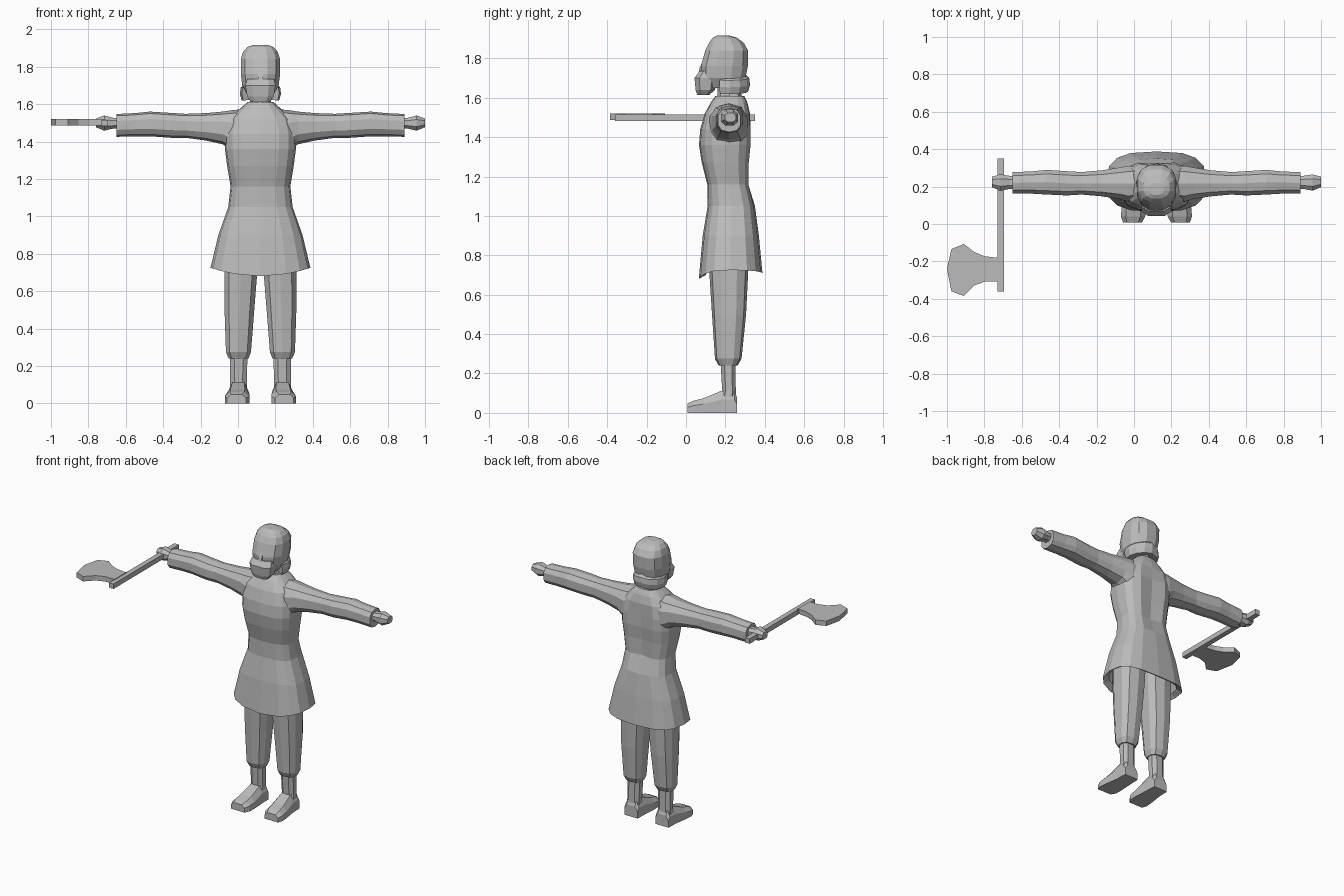
import bpy, bmesh, math
from mathutils import Vector

CX = 0.12  # body centre line

grey = bpy.data.materials.new("plain grey")
grey.diffuse_color = (0.5, 0.5, 0.5, 1)


def finish(name, bm):
    bmesh.ops.recalc_face_normals(bm, faces=bm.faces)
    mesh = bpy.data.meshes.new(name)
    bm.to_mesh(mesh)
    bm.free()
    mesh.materials.append(grey)
    ob = bpy.data.objects.new(name, mesh)
    bpy.context.collection.objects.link(ob)
    return ob


def ring(axis, pos, a0, a1, b0, b1, n, p, turn=0.0):
    """Rounded-rectangle ring across the given axis; a and b are the other two."""
    pts = []
    for i in range(n):
        t = 2 * math.pi * (i + turn) / n
        c, s = math.cos(t), math.sin(t)
        a = (a0 + a1) / 2 + (a1 - a0) / 2 * math.copysign(abs(c) ** (2 / p), c)
        b = (b0 + b1) / 2 + (b1 - b0) / 2 * math.copysign(abs(s) ** (2 / p), s)
        pts.append(Vector({'x': (pos, a, b), 'y': (a, pos, b), 'z': (a, b, pos)}[axis]))
    return pts


def loft(name, rings):
    bm = bmesh.new()
    vs = [[bm.verts.new(v) for v in r] for r in rings]
    n = len(vs[0])
    for lo, hi in zip(vs, vs[1:]):
        for i in range(n):
            j = (i + 1) % n
            bm.faces.new((lo[i], lo[j], hi[j], hi[i]))
    bm.faces.new(vs[0])
    bm.faces.new(vs[-1])
    return finish(name, bm)


def prism(name, outline, z0, z1):
    bm = bmesh.new()
    face = bm.faces.new([bm.verts.new((x, y, z0)) for x, y in outline])
    out = bmesh.ops.extrude_face_region(bm, geom=[face])
    for v in out['geom']:
        if isinstance(v, bmesh.types.BMVert):
            v.co.z = z1
    return finish(name, bm)


# Tunic: height, half width, front y, back y (starts inside the hollow skirt)
tunic = [(0.90, 0.19, 0.13, 0.32), (0.745, 0.235, 0.10, 0.355), (0.725, 0.267, 0.065, 0.388),
         (0.90, 0.225, 0.085, 0.37), (1.05, 0.172, 0.11, 0.35), (1.16, 0.16, 0.108, 0.322),
         (1.27, 0.178, 0.08, 0.325), (1.36, 0.19, 0.066, 0.335), (1.44, 0.19, 0.072, 0.335),
         (1.52, 0.17, 0.095, 0.325), (1.575, 0.11, 0.125, 0.312), (1.61, 0.07, 0.15, 0.295)]
rings = []
for k, (z, w, y0, y1) in enumerate(tunic):
    r = ring('z', z, CX - w, CX + w, y0, y1, 16, 2.9)
    for v in r:
        if k in (1, 2):  # hem dips at front and back
            side = min(1, abs(v.x - CX) / w)
            v.z -= (0.045 if v.y < 0.22 else 0.015) * (1 - side ** 2)
        if 5 <= k <= 8 and abs(v.x - CX) < 0.01 and v.y > 0.22:  # spine groove
            v.y -= 0.018
    rings.append(r)
loft("tunic", rings)

# Neck
loft("neck", [ring('z', z, CX - w, CX + w, y0, y1, 8, 2.2)
              for z, w, y0, y1 in ((1.56, .075, .15, .30), (1.62, .055, .16, .28), (1.70, .055, .16, .28))])

# Sleeves and hands: distance from centre, y range, z range
sleeve = [(0.06, .13, .31, 1.36, 1.575), (0.15, .115, .315, 1.345, 1.568), (0.20, .13, .305, 1.385, 1.56),
          (0.29, .145, .29, 1.405, 1.552), (0.40, .155, .28, 1.42, 1.548), (0.48, .15, .285, 1.42, 1.553),
          (0.59, .155, .292, 1.428, 1.56), (0.67, .16, .283, 1.428, 1.552), (0.77, .16, .28, 1.425, 1.547)]
hand = [(0.74, .185, .255, 1.465, 1.53), (0.785, .185, .26, 1.468, 1.528), (0.835, .175, .268, 1.455, 1.542),
        (0.88, .195, .255, 1.475, 1.525)]
for s, side in ((-1, "right"), (1, "left")):
    loft(side + "_sleeve", [ring('x', CX + s * d, a, b, c, e, 10, 2.5, 0.5) for d, a, b, c, e in sleeve])
    loft(side + "_hand", [ring('x', CX + s * d, a, b, c, e, 8, 2.3, 0.5) for d, a, b, c, e in hand])

# Trousers with gathered cuffs, and shoes
leg = [(0.86, .012, .20, .12, .32), (0.72, .012, .197, .118, .316), (0.50, .030, .195, .132, .305),
       (0.275, .048, .187, .147, .282), (0.24, .062, .172, .165, .262)]
shin = [(0.27, .066, .166, .172, .254), (0.11, .070, .165, .182, .255), (0.05, .068, .17, .16, .257)]
shoe = [(0.26, .068, .168, 0, .075), (0.245, .066, .170, 0, .112), (0.18, .064, .172, 0, .112),
        (0.09, .058, .186, 0, .075), (0.04, .060, .190, 0, .062), (0.008, .078, .178, 0, .048)]
for s, side in ((-1, "right"), (1, "left")):
    for part, rows, n, p in (("_trouser_leg", leg, 10, 2.7), ("_shin", shin, 8, 2.5)):
        loft(side + part, [ring('z', z, CX + s * a, CX + s * b, y0, y1, n, p, 0.5)
                           for z, a, b, y0, y1 in rows])
    # flat sole with sloping top
    rows = []
    for y, a, b, z0, z1 in shoe:
        m = (b - a) * 0.2
        rows.append([Vector((CX + s * x, y, z)) for x, z in (
            (a, z0), (b, z0), (b, z1 * .6), (b - m, z1), (a + m, z1), (a, z1 * .6))])
    loft(side + "_shoe", rows)

# Head with cap of hair
head = [(1.65, .07, .10, .27), (1.70, .10, .075, .305), (1.76, .108, .072, .317), (1.84, .108, .095, .318),
        (1.88, .095, .115, .295), (1.905, .072, .135, .26), (1.916, .04, .155, .22)]
loft("head", [ring('z', z, CX - w, CX + w, y0, y1, 12, 2.5, 0.5) for z, w, y0, y1 in head])

# Beard block at the front of the jaw
beard = [(1.615, .055, .055, .12), (1.64, .075, .046, .15), (1.70, .085, .040, .16), (1.735, .075, .066, .16)]
loft("beard", [ring('z', z, CX - w, CX + w, y0, y1, 8, 3, 0.5) for z, w, y0, y1 in beard])

# Curled hair ends wrapping round the sides and back
curl = []
for i in range(9):
    t = math.radians(-25 + 230 * i / 8)
    out = Vector((math.cos(t), math.sin(t), 0))
    mid = Vector((CX + .088 * out.x, .215 + .088 * out.y, 0))
    drop = 0.012 * abs(out.x)
    curl.append([mid + out * o + Vector((0, 0, z - drop)) for o, z in (
        (-.03, 1.635), (.012, 1.63), (.022, 1.665), (.018, 1.70), (-.01, 1.73), (-.03, 1.71))])
loft("hair_curl", curl)

# Nose and brow ridge
loft("nose", [ring('z', z, CX - w, CX + w, y0, .12, 4, 2, 0.5)
              for z, w, y0 in ((1.72, .022, .052), (1.75, .018, .06), (1.80, .012, .085))])

# Axe: straight handle through the fist, flared blade
prism("axe_handle", [(-.73, -.36), (-.695, -.36), (-.695, .35), (-.73, .35)], 1.482, 1.516)
prism("axe_blade", [(-.725, -.17), (-.735, -.18), (-.80, -.172), (-.853, -.15), (-.91, -.107), (-.976, -.134),
                    (-1.0, -.24), (-.976, -.36), (-.91, -.385), (-.853, -.328), (-.794, -.307), (-.725, -.308)],
      1.486, 1.52)
